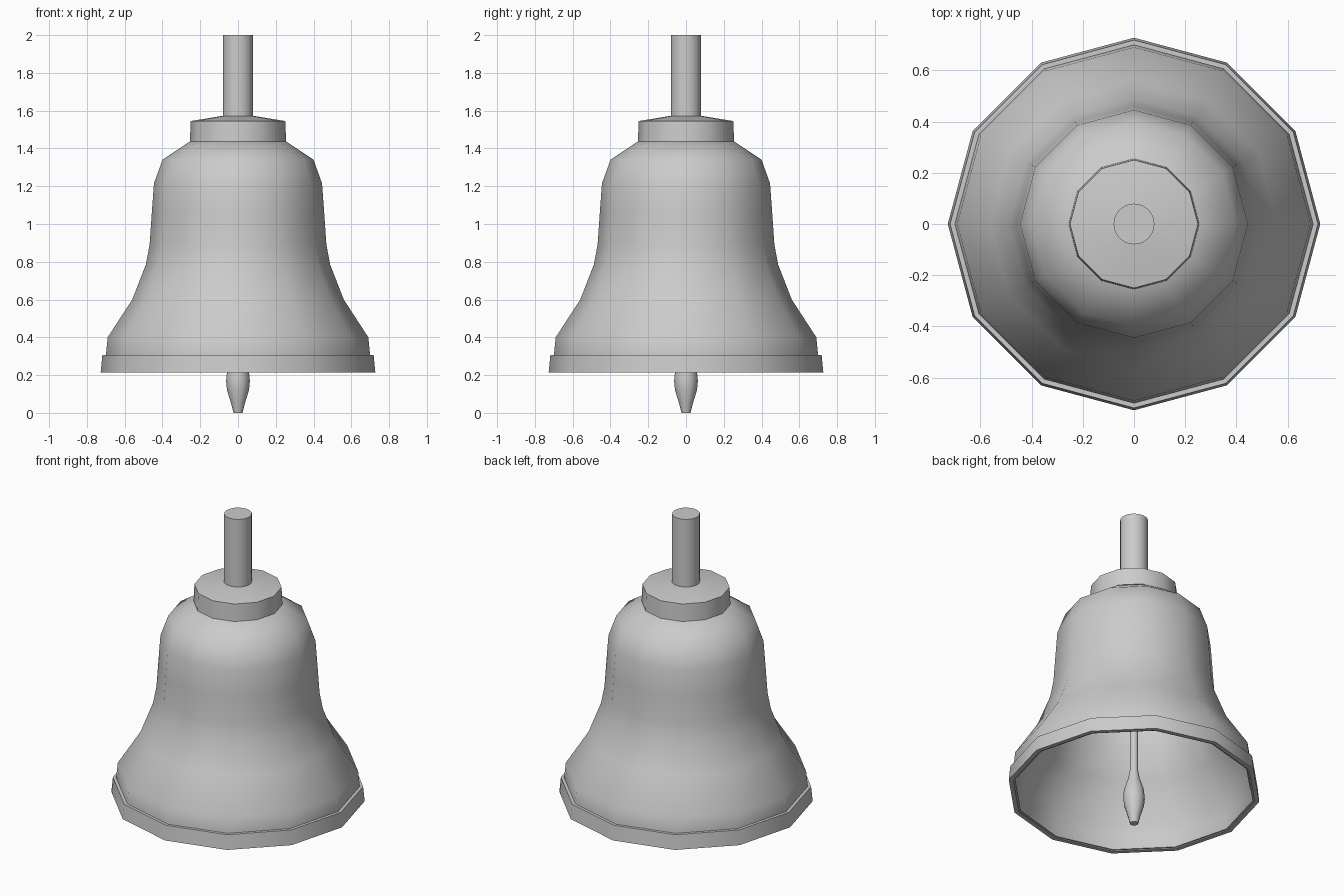
import bpy
import math

cube = bpy.data.objects.get("Cube")
if cube:
    bpy.data.objects.remove(cube, do_unlink=True)

metal = bpy.data.materials.new("light grey metal")
metal.use_nodes = True
GREY = (0.6, 0.6, 0.6, 1)
metal.diffuse_color = GREY
metal.node_tree.nodes["Principled BSDF"].inputs["Base Color"].default_value = GREY


def lathe(name, profile, sides=12, closed=False):
    """Spin (radius, height) points, listed outside-up, around z."""
    verts, rings = [], []
    for r, z in profile:
        start = len(verts)
        if r == 0:
            verts.append((0, 0, z))
            rings.append([start] * sides)
        else:
            for i in range(sides):
                a = math.tau * i / sides
                verts.append((r * math.cos(a), r * math.sin(a), z))
            rings.append(list(range(start, start + sides)))
    pairs = list(zip(rings, rings[1:]))
    if closed:
        pairs.append((rings[-1], rings[0]))
    faces = []
    for low, high in pairs:
        for i in range(sides):
            j = (i + 1) % sides
            quad = list(dict.fromkeys((low[i], low[j], high[j], high[i])))
            faces.append(quad)
    mesh = bpy.data.meshes.new(name)
    mesh.from_pydata(verts, [], faces)
    mesh.materials.append(metal)
    obj = bpy.data.objects.new(name, mesh)
    bpy.context.collection.objects.link(obj)
    bpy.ops.object.select_all(action="DESELECT")
    obj.select_set(True)
    bpy.context.view_layer.objects.active = obj
    bpy.ops.object.shade_smooth_by_angle(angle=math.radians(45))
    return obj


# Bell shell: flared outer wall, then the same curve inset for the inner wall
outer = [(0.70, 0.30), (0.69, 0.40), (0.56, 0.60), (0.488, 0.785), (0.468, 0.89),
         (0.457, 1.05), (0.445, 1.215), (0.40, 1.34), (0.25, 1.44)]
inner = [(r - 0.025, z - 0.02) for r, z in reversed(outer)]
lathe("bell_shell", [(0.70, 0.22)] + outer + [(0, 1.44), (0, 1.42)] + inner
      + [(0.69, 0.22)], closed=True)

# Rim band around the mouth
lathe("rim_band", [(0.727, 0.215), (0.718, 0.307), (0.69, 0.307), (0.70, 0.215)], closed=True)

# Collar on the crown with a shallow sloping top
lathe("collar", [(0, 1.435), (0.255, 1.435), (0.25, 1.545), (0.08, 1.573), (0, 1.573)])

# Hanging stem
lathe("stem", [(0, 1.55), (0.08, 1.55), (0.08, 2.0), (0, 2.0)], sides=16)

# Clapper: thin rod swelling into a bulb
lathe("clapper", [(0, 0), (0.024, 0), (0.038, 0.055), (0.058, 0.12), (0.063, 0.17),
                  (0.058, 0.22), (0.035, 0.29), (0.024, 0.35), (0.024, 1.43), (0, 1.43)])
